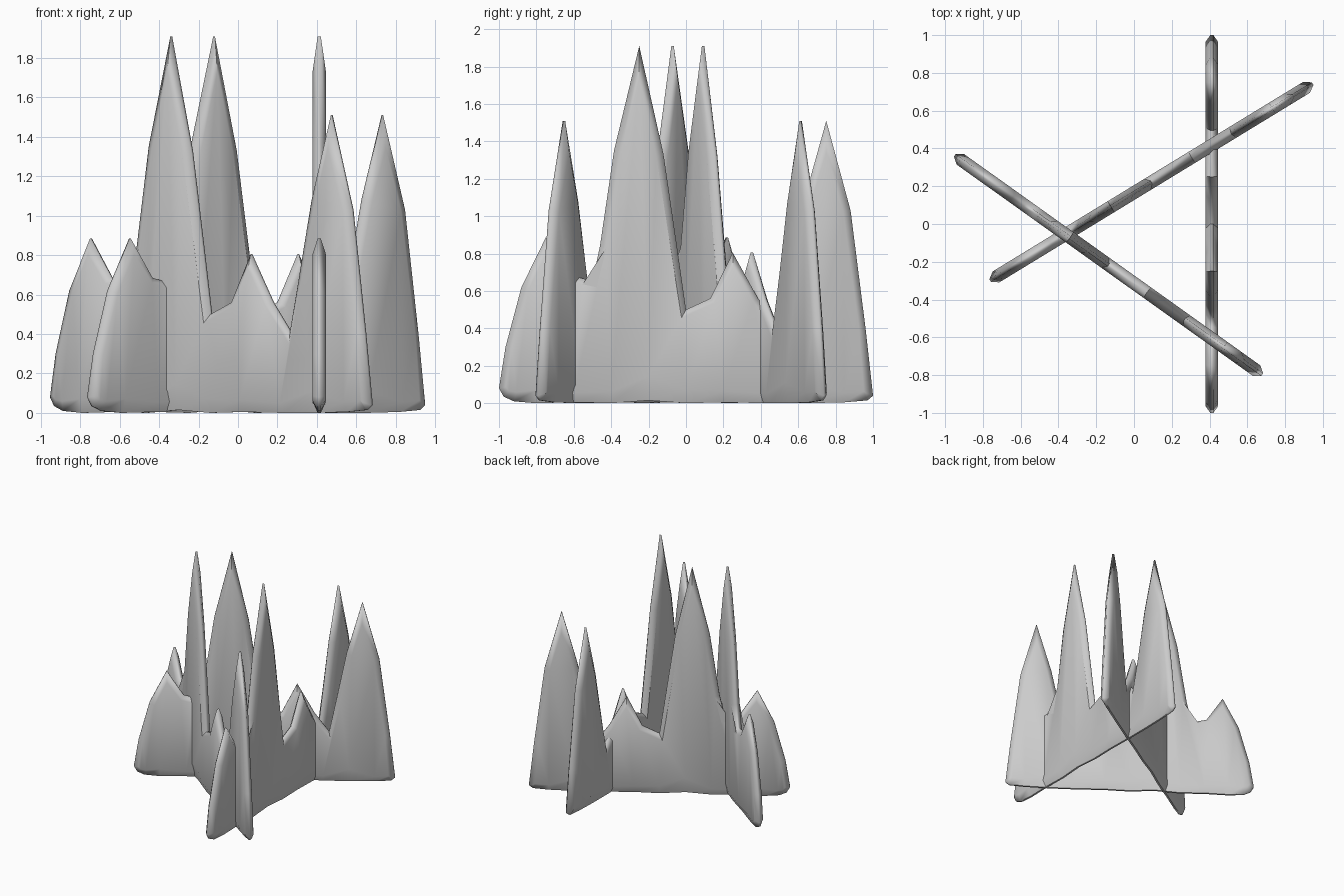
import bpy, bmesh, math
from mathutils import Vector

if "Cube" in bpy.data.objects:
    bpy.data.objects.remove(bpy.data.objects["Cube"])

# jagged blade outline, clockwise: (along, height, bevel width)
OUTLINE = [
    (-1.0, 0.08, .035), (-0.965, 0.30, .035), (-0.88, 0.62, .04), (-0.75, 0.885, .04),
    (-0.62, 0.685, .03), (-0.545, 0.665, .03), (-0.50, 0.655, .03), (-0.46, 0.84, .035),
    (-0.385, 1.35, .04), (-0.25, 1.91, .045), (-0.12, 1.33, .04), (-0.04, 0.78, .035),
    (0.0, 0.50, .03), (0.13, 0.56, .03), (0.25, 0.805, .035), (0.385, 0.56, .03),
    (0.495, 0.41, .025), (0.55, 0.68, .035), (0.63, 1.08, .04), (0.75, 1.51, .045),
    (0.88, 1.03, .04), (0.96, 0.40, .035), (1.0, 0.04, .035),
    (0.97, 0.015, .05), (0.85, 0.005, .05), (0.65, 0.0, .11), (0.45, 0.0, .05),
    (0.20, 0.005, .06), (0.0, 0.0, .07), (-0.2, 0.015, .13), (-0.4, 0.0, .06),
    (-0.6, 0.005, .05), (-0.8, 0.0, .07), (-0.92, 0.01, .05), (-0.975, 0.035, .04),
]
RIM, HALF = 0.008, 0.034   # half thickness at the edge and in the body


def inset_outline():
    """Mitred inward offset of the outline."""
    pts = [Vector(p[:2]) for p in OUTLINE]
    result = []
    for i, p in enumerate(pts):
        a = (p - pts[i - 1]).normalized()
        b = (pts[(i + 1) % len(pts)] - p).normalized()
        na, nb = Vector((a.y, -a.x)), Vector((b.y, -b.x))
        m = (na + nb).normalized()
        result.append(p + m * OUTLINE[i][2] / max(m.dot(na), 0.25))
    return result


def blade_mesh():
    bm = bmesh.new()
    inner = inset_outline()
    rim, body = {}, {}
    for s in (-1, 1):
        rim[s] = [bm.verts.new((t, s * RIM, z)) for t, z, _ in OUTLINE]
        body[s] = [bm.verts.new((p.x, s * HALF, p.y)) for p in inner]
    n = len(OUTLINE)
    for loops in ((body[-1], rim[-1]), (rim[-1], rim[1]), (rim[1], body[1])):
        for i in range(n):
            j = (i + 1) % n
            bm.faces.new((loops[0][i], loops[0][j], loops[1][j], loops[1][i]))
    caps = [bm.faces.new(body[s]) for s in (-1, 1)]
    bmesh.ops.triangulate(bm, faces=caps, ngon_method='EAR_CLIP')
    bmesh.ops.recalc_face_normals(bm, faces=bm.faces)
    mesh = bpy.data.meshes.new("grass_blade")
    bm.to_mesh(mesh)
    bm.free()
    mesh.shade_smooth()
    mesh.set_sharp_from_angle(angle=math.radians(60))
    return mesh


# three crossing blades sharing one mesh
mesh = blade_mesh()
for name, x, y, deg in (("blade_side", 0.412, 0, 90),
                        ("blade_front", -0.135, -0.217, -35.5),
                        ("blade_back", 0.092, 0.222, 31.4)):
    ob = bpy.data.objects.new(name, mesh)
    ob.location = (x, y, 0)
    ob.rotation_euler.z = math.radians(deg)
    bpy.context.collection.objects.link(ob)
